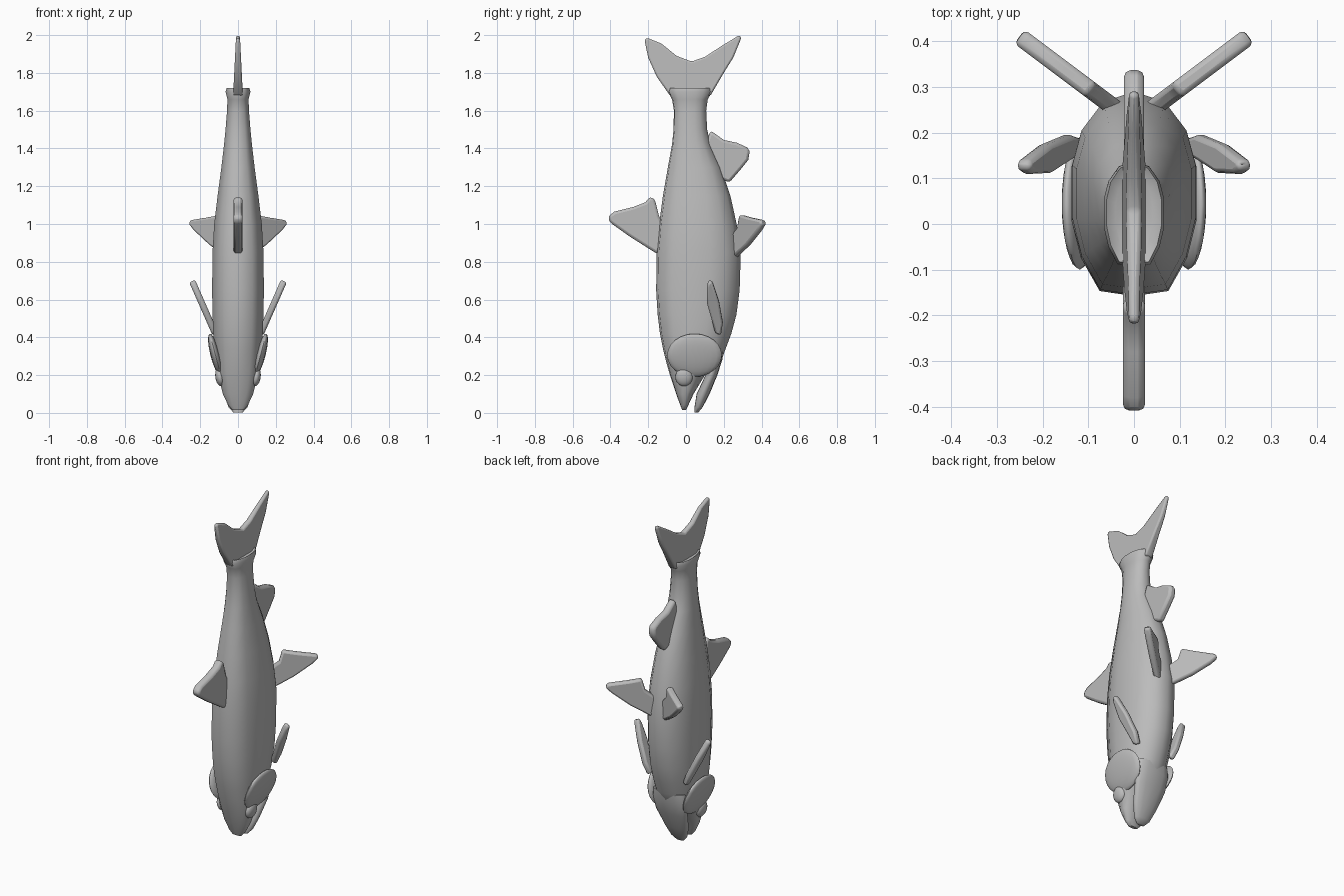
import bpy, bmesh, math
from mathutils import Vector

if "Cube" in bpy.data.objects:
    bpy.data.objects.remove(bpy.data.objects["Cube"])

grey = bpy.data.materials.new("fish_grey")
grey.diffuse_color = (0.5, 0.5, 0.5, 1)
grey.use_nodes = True
grey.node_tree.nodes["Principled BSDF"].inputs["Base Color"].default_value = grey.diffuse_color

# half cross-section, mirrored into a 14-sided ring
HALF = [(0, -1), (.55, -.95), (.85, -.62), (1, -.25), (1, .28), (.85, .62), (.5, .9), (0, 1)]
RING = HALF + [(-x, y) for x, y in HALF[-2:0:-1]]


def finish(name, bm, angle=50, bevel=0, subsurf=0):
    bmesh.ops.recalc_face_normals(bm, faces=bm.faces)
    me = bpy.data.meshes.new(name)
    bm.to_mesh(me)
    bm.free()
    me.materials.append(grey)
    ob = bpy.data.objects.new(name, me)
    bpy.context.collection.objects.link(ob)
    if bevel:
        mod = ob.modifiers.new("round_edges", 'BEVEL')
        mod.width, mod.segments, mod.limit_method = bevel, 2, 'ANGLE'
        mod.angle_limit = math.radians(40)
    if subsurf:
        mod = ob.modifiers.new("smooth", 'SUBSURF')
        mod.levels = mod.render_levels = subsurf
    bpy.context.view_layer.objects.active = ob
    bpy.ops.object.select_all(action='DESELECT')
    ob.select_set(True)
    bpy.ops.object.shade_smooth_by_angle(angle=math.radians(angle))
    return ob


def loft(name, rows):
    """rows: (z, y_min, y_max, half_width)"""
    bm = bmesh.new()
    rings = []
    for z, a, b, w in rows:
        rings.append([bm.verts.new((x * w, (a + b) / 2 + y * (b - a) / 2, z)) for x, y in RING])
    n = len(RING)
    for r, s in zip(rings, rings[1:]):
        for i in range(n):
            bm.faces.new((r[i], r[(i + 1) % n], s[(i + 1) % n], s[i]))
    bm.faces.new(rings[0])
    bm.faces.new(rings[-1])
    return finish(name, bm, 55)


def fin(name, outline, place, normal, thick, bevel=.014):
    """outline swept both ways along normal; thick gives half thickness at (u, v)"""
    bm = bmesh.new()
    nrm = Vector(normal).normalized()
    sides = [[bm.verts.new(Vector(place(u, v)) + nrm * thick(u, v) * s) for u, v in outline]
             for s in (1, -1)]
    n = len(outline)
    for i in range(n):
        j = (i + 1) % n
        bm.faces.new((sides[0][i], sides[0][j], sides[1][j], sides[1][i]))
    bm.faces.new(sides[0])
    bm.faces.new(sides[1][::-1])
    return finish(name, bm, 60, bevel)


def ellipsoid(name, centre, radii, tilt=0):
    bm = bmesh.new()
    bmesh.ops.create_uvsphere(bm, u_segments=20, v_segments=12, radius=1)
    c, s = math.cos(tilt), math.sin(tilt)
    for v in bm.verts:
        x, y, z = (v.co[i] * radii[i] for i in range(3))
        v.co = (centre[0] + x * c + z * s, centre[1] + y, centre[2] - x * s + z * c)
    return finish(name, bm, 60)


# body with upper jaw, nose down
loft("body", [
    (.015, -.02, 0, .03), (.04, -.03, .012, .052), (.1, -.052, .04, .08), (.2, -.085, .1, .106),
    (.27, -.105, .185, .117), (.34, -.122, .21, .125), (.42, -.138, .24, .131),
    (.52, -.15, .267, .135), (.65, -.158, .284, .137), (.85, -.155, .29, .135),
    (1.0, -.142, .268, .126), (1.15, -.122, .235, .108), (1.3, -.096, .185, .088),
    (1.42, -.074, .13, .074), (1.5, -.066, .112, .066), (1.6, -.064, .107, .058),
    (1.66, -.074, .115, .056), (1.7, -.094, .138, .066), (1.72, -.088, .134, .06),
    (1.705, -.07, .11, .04)])

# lower jaw
loft("lower_jaw", [
    (.003, .046, .066, .025), (.03, .045, .088, .05), (.1, .056, .125, .076),
    (.2, .103, .166, .1), (.28, .11, .192, .11), (.34, .11, .2, .1)])

# fins on the centre plane
mid = lambda u, v: (0, u, v)
fin("tail_fin", [(-.085, 1.68), (-.155, 1.78), (-.2, 1.88), (-.22, 1.975), (-.205, 1.985),
                 (-.13, 1.955), (-.05, 1.89), (.03, 1.86), (.1, 1.885), (.2, 1.95),
                 (.283, 2.0), (.293, 1.985), (.25, 1.88), (.2, 1.8), (.13, 1.68)],
    mid, (1, 0, 0), lambda u, v: .025 - .05 * (v - 1.7), .009)
fin("dorsal_fin", [(-.1, .97), (-.142, 1.04), (-.165, 1.13), (-.19, 1.145), (-.215, 1.115),
                   (-.28, 1.09), (-.38, 1.065), (-.412, 1.04), (-.405, 1.01), (-.3, .935),
                   (-.15, .84)],
    mid, (1, 0, 0), lambda u, v: .024)
fin("rear_fin", [(.08, 1.36), (.13, 1.495), (.2, 1.445), (.27, 1.43), (.325, 1.405),
                 (.337, 1.385), (.33, 1.34), (.29, 1.29), (.23, 1.22), (.15, 1.25)],
    mid, (1, 0, 0), lambda u, v: .022)

# paired parts on both sides
for side, s in (("right", 1), ("left", -1)):
    fin("pelvic_fin_" + side, [(-.03, .84), (0, .82), (.12, .89), (.22, .965), (.255, 1.0),
                               (.245, 1.02), (.13, 1.035), (.055, 1.048), (.035, .98), (-.03, .93)],
        lambda u, v: (s * (.05 + .8 * u), .26 + .6 * u, v), (-.6 * s, .8, 0), lambda u, v: .019)
    fin("pectoral_fin_" + side, [(.155, .425), (.185, .415), (.195, .48), (.175, .59), (.14, .695),
                                 (.12, .7), (.11, .67), (.112, .58), (.135, .5)],
        lambda u, v: (s * (.125 + .44 * (v - .43)), u, v), (s, 0, -.44), lambda u, v: .017, .012)
    ellipsoid("gill_cover_" + side, (s * .119, .045, .305), (.026, .145, .118), s * .26)
    ellipsoid("eye_" + side, (s * .096, -.01, .19), (.024, .046, .049), s * .15)
